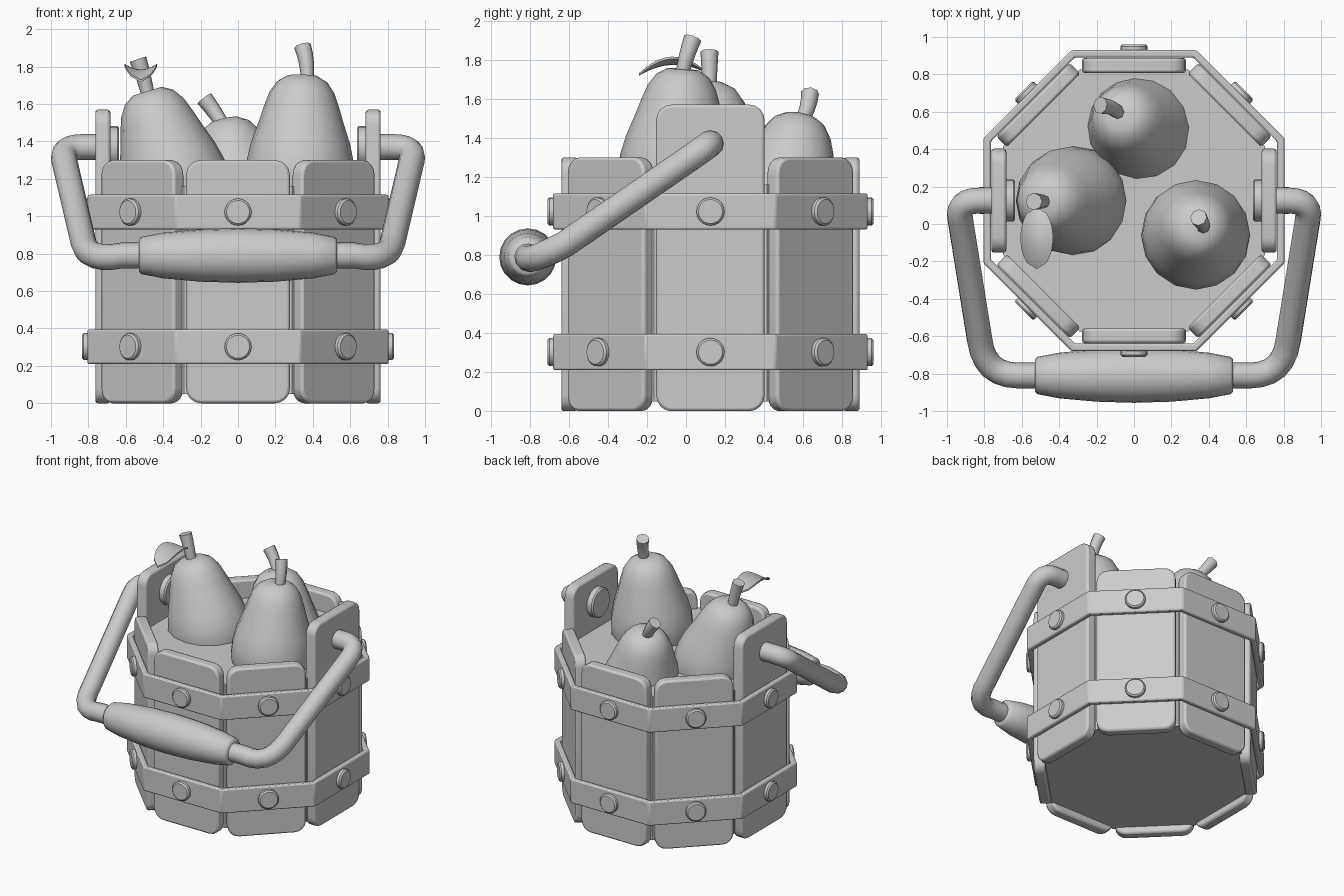
import bpy, bmesh, math
from math import sin, cos, pi, radians
from mathutils import Vector, Matrix

cube = bpy.data.objects.get("Cube")
if cube:
    bpy.data.objects.remove(cube, do_unlink=True)

grey = bpy.data.materials.new("plain_grey")
grey.use_nodes = True
grey.diffuse_color = (0.6, 0.6, 0.6, 1)
grey.node_tree.nodes["Principled BSDF"].inputs["Base Color"].default_value = (0.6, 0.6, 0.6, 1)

CENTRE = Vector((0, 0.125, 0))


def finish(obj, angle=35):
    bpy.ops.object.select_all(action='DESELECT')
    obj.select_set(True)
    bpy.context.view_layer.objects.active = obj
    if obj.type == 'CURVE':
        bpy.ops.object.convert(target='MESH')
        obj = bpy.context.object
    obj.data.materials.clear()
    obj.data.materials.append(grey)
    bpy.ops.object.shade_smooth_by_angle(angle=radians(angle))
    return obj


def make(name, bm, matrix=Matrix(), bevel=0, angle=35):
    bmesh.ops.recalc_face_normals(bm, faces=bm.faces)
    mesh = bpy.data.meshes.new(name)
    bm.to_mesh(mesh)
    bm.free()
    obj = bpy.data.objects.new(name, mesh)
    bpy.context.collection.objects.link(obj)
    obj.matrix_world = matrix
    if bevel:
        mod = obj.modifiers.new("soft_edges", 'BEVEL')
        mod.width, mod.segments, mod.limit_method = bevel, 2, 'ANGLE'
    return finish(obj, angle)


def lathe(name, profile, sides, matrix, angle=50):
    """Spin (radius, height) points around z."""
    bm = bmesh.new()
    verts = [bm.verts.new((r, 0, h)) for r, h in profile]
    edges = [bm.edges.new(pair) for pair in zip(verts, verts[1:])]
    bmesh.ops.spin(bm, geom=verts + edges, cent=(0, 0, 0), axis=(0, 0, 1),
                   angle=2 * pi, steps=sides)
    bmesh.ops.remove_doubles(bm, verts=bm.verts, dist=0.0005)
    return make(name, bm, matrix, angle=angle)


def tube(name, points, radius, ends=(1, 1), sides=3):
    curve = bpy.data.curves.new(name, 'CURVE')
    curve.dimensions = '3D'
    curve.bevel_depth, curve.bevel_resolution = radius, sides
    curve.use_fill_caps = True
    line = curve.splines.new('POLY')
    line.points.add(len(points) - 1)
    for i, (pt, p) in enumerate(zip(line.points, points)):
        pt.co = (*p, 1)
        pt.radius = ends[0] + (ends[1] - ends[0]) * i / (len(points) - 1)
    obj = bpy.data.objects.new(name, curve)
    bpy.context.collection.objects.link(obj)
    return finish(obj, 50)


def arc(a, b, c, steps=6):
    a, b, c = Vector(a), Vector(b), Vector(c)
    ts = [i / steps for i in range(steps + 1)]
    return [a * (1 - t) ** 2 + b * 2 * t * (1 - t) + c * t * t for t in ts]


def octagon(apothem, z):
    r = apothem / cos(pi / 8)
    return [(r * cos(pi / 8 + k * pi / 4), r * sin(pi / 8 + k * pi / 4), z) for k in range(8)]


def ring(name, outer, inner, z0, z1):
    bm = bmesh.new()
    loops = [[bm.verts.new(p) for p in octagon(a, z)]
             for a, z in ((outer, z0), (outer, z1), (inner, z1), (inner, z0))]
    for i in range(4):
        a, b = loops[i], loops[(i + 1) % 4]
        for k in range(8):
            n = (k + 1) % 8
            bm.faces.new((a[k], a[n], b[n], b[k]))
    make(name, bm, Matrix.Translation(CENTRE), bevel=0.01)


# Bucket filling, closed at the bottom
bm = bmesh.new()
low, high = ([bm.verts.new(p) for p in octagon(0.7, z)] for z in (0.05, 1.16))
bm.faces.new(low)
bm.faces.new(high)
for k in range(8):
    n = (k + 1) % 8
    bm.faces.new((low[k], low[n], high[n], high[k]))
make("bucket_core", bm, Matrix.Translation(CENTRE))


# Staves with rounded corners, the two side ones taller
def stave(index):
    height = 1.57 if index in (0, 4) else 1.3
    bm = bmesh.new()
    bmesh.ops.create_cube(bm, size=1)
    bmesh.ops.transform(bm, verts=bm.verts,
                        matrix=Matrix.Translation((0.723, 0, height / 2))
                        @ Matrix.Diagonal((0.08, 0.555, height, 1)))
    corners = [e for e in bm.edges if abs(e.verts[0].co.x - e.verts[1].co.x) > 0.05]
    bmesh.ops.bevel(bm, geom=corners, offset=0.08, segments=4, profile=0.5, affect='EDGES')
    make(f"stave_{index}", bm,
         Matrix.Translation(CENTRE) @ Matrix.Rotation(index * pi / 4, 4, 'Z'), bevel=0.014)


def disc(name, radius, depth, matrix):
    profile = [(0, 0), (radius, 0), (radius, depth - 0.01), (radius - 0.01, depth), (0, depth)]
    lathe(name, profile, 20, matrix, 35)


# Staves, bands and rivets
for k in range(8):
    stave(k)
for label, z0, z1 in (("lower", 0.21, 0.395), ("upper", 0.93, 1.115)):
    ring(label + "_band", 0.805, 0.765, z0, z1)
    for k in range(8):
        place = (Matrix.Translation(CENTRE) @ Matrix.Rotation(k * pi / 4, 4, 'Z')
                 @ Matrix.Translation((0.795, 0, (z0 + z1) / 2)) @ Matrix.Rotation(pi / 2, 4, 'Y'))
        disc(f"{label}_rivet_{k}", 0.072, 0.04, place)

# Handle bosses inside the tall staves
for side, label in ((1, "left"), (-1, "right")):
    place = Matrix.Translation((side * 0.69, 0.125, 1.37)) @ Matrix.Rotation(-side * pi / 2, 4, 'Y')
    disc(label + "_handle_boss", 0.112, 0.055, place)

# Swinging handle
half = ([Vector((0.72, 0.125, 1.37))]
        + arc((0.83, 0.125, 1.37), (0.95, 0.125, 1.37), (0.928, 0.02, 1.295))
        + arc((0.825, -0.62, 0.855), (0.80, -0.81, 0.755), (0.62, -0.81, 0.79)))
mirrored = [Vector((-p.x, p.y, p.z)) for p in reversed(half)]
tube("handle_bar", half + mirrored, 0.069, sides=4)
grip = [(0, -0.53), (0.085, -0.53), (0.1, -0.515), (0.122, -0.4), (0.14, -0.2), (0.146, 0)]
grip += [(r, -h) for r, h in reversed(grip[:-1])]
lathe("handle_grip", grip, 20,
      Matrix.Translation((0, -0.81, 0.79)) @ Matrix.Rotation(pi / 2, 4, 'Y'))

# Pears
PEAR = [(0, -0.24), (0.15, -0.22), (0.25, -0.13), (0.292, 0), (0.287, 0.1), (0.265, 0.2),
        (0.228, 0.31), (0.2, 0.4), (0.175, 0.47), (0.135, 0.53), (0.08, 0.563), (0, 0.56)]


def pear(name, base, lean, tilt, stem):
    axis = Vector((0, 0, 1)).cross(Vector((*lean, 0)))
    lathe(name, PEAR, 16, Matrix.Translation(base) @ Matrix.Rotation(radians(tilt), 4, axis), 80)
    tube(name + "_stem", arc(*stem, steps=4), 0.04, ends=(0.85, 1.15), sides=2)


pear("front_pear", (0.33, -0.06, 1.19), (0.3, 1), 5,
     ((0.37, -0.02, 1.72), (0.375, 0, 1.82), (0.345, 0.035, 1.91)))
pear("leafy_pear", (-0.32, 0.125, 1.13), (-1, 0), 17,
     ((-0.475, 0.12, 1.62), (-0.5, 0.12, 1.74), (-0.535, 0.12, 1.84)))
pear("back_pear", (0.05, 0.49, 0.97), (-0.8, 0.6), 16,
     ((-0.07, 0.58, 1.47), (-0.11, 0.63, 1.54), (-0.18, 0.635, 1.63)))

# Leaf, cupped across and arched along its length
bm = bmesh.new()
bmesh.ops.create_grid(bm, x_segments=6, y_segments=10, size=1)
for v in bm.verts:
    u, w = v.co.x, v.co.y
    width = 0.085 * math.sqrt(max(0, 1 - w * w)) + 0.002
    v.co = (u * width, w * 0.165, 0.03 * u * u * (1 - w * w) - 0.045 * w * w + 0.01 * w)
bmesh.ops.solidify(bm, geom=bm.faces[:], thickness=0.012)
make("leaf", bm, Matrix.Translation((-0.52, -0.075, 1.785)))
